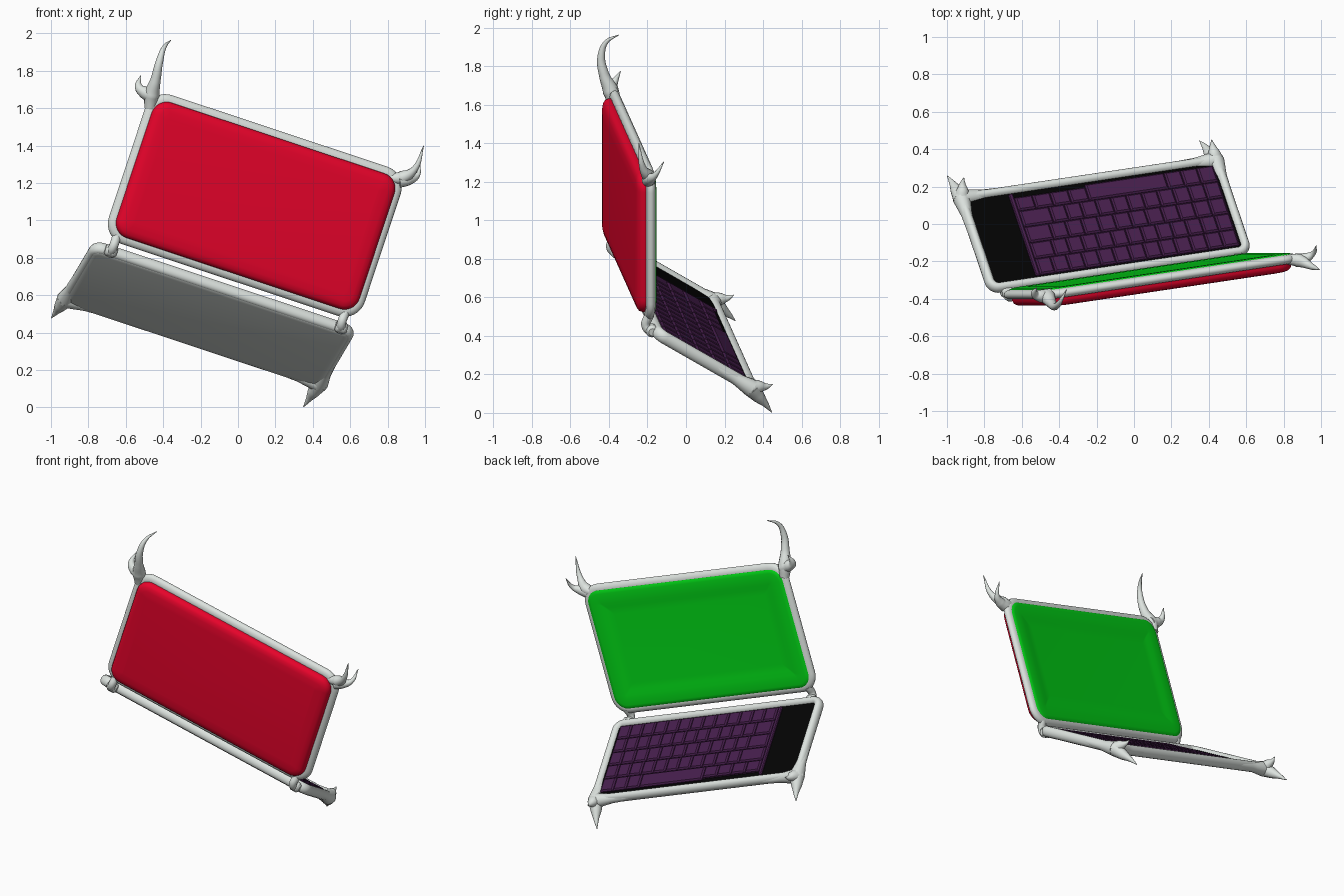
import bpy, bmesh, math
from mathutils import Matrix, Vector

if "Cube" in bpy.data.objects:
    bpy.data.objects.remove(bpy.data.objects["Cube"])


def material(name, r, g, b):
    lin = lambda c: ((c / 255 + 0.055) / 1.055) ** 2.4 if c > 10 else c / 255 / 12.92
    m = bpy.data.materials.new(name)
    m.diffuse_color = (lin(r), lin(g), lin(b), 1)
    m.use_nodes = True
    m.node_tree.nodes["Principled BSDF"].inputs["Base Color"].default_value = m.diffuse_color
    return m


GREY = material("bone grey", 221, 227, 223)
RED = material("shell red", 238, 3, 44)
GREEN = material("screen green", 2, 212, 22)
PURPLE = material("key purple", 70, 30, 76)
BLACK = material("panel black", 3, 3, 3)


def frame_matrix(origin, x, y):
    """Local frame with x along the hinge, y across the panel, z out of it."""
    x = Vector(x).normalized()
    y = Vector(y)
    y = (y - x * y.dot(x)).normalized()
    m = Matrix((x, y, x.cross(y))).transposed().to_4x4()
    m.translation = origin
    return m


HINGE = (0.94, 0.14, -0.312)
LID = frame_matrix((0.09, -0.28, 1.08), HINGE, (0.315, 0, 0.949))
BASE = frame_matrix((-0.16, -0.003, 0.497), HINGE, (-0.282, 0.831, -0.475))


def finish(name, bm, mat, matrix, angle=40):
    bmesh.ops.recalc_face_normals(bm, faces=bm.faces)
    me = bpy.data.meshes.new(name)
    bm.to_mesh(me)
    bm.free()
    me.materials.append(mat)
    ob = bpy.data.objects.new(name, me)
    bpy.context.collection.objects.link(ob)
    ob.matrix_world = matrix
    bpy.ops.object.select_all(action='DESELECT')
    ob.select_set(True)
    bpy.context.view_layer.objects.active = ob
    bpy.ops.object.shade_smooth_by_angle(angle=math.radians(angle))
    return ob


def rounded_rect(hw, hh, r, z, seg=8):
    r = max(r, 0.006)
    pts = []
    for k, (sx, sy) in enumerate(((1, 1), (-1, 1), (-1, -1), (1, -1))):
        for i in range(seg + 1):
            a = math.pi / 2 * (k + i / seg)
            pts.append((sx * (hw - r) + r * math.cos(a), sy * (hh - r) + r * math.sin(a), z))
    return pts


def loft(name, mat, matrix, hw, hh, r, profile, ring=False, cx=0.0, cy=0.0):
    """Rounded-rectangle loops, one per (inset, z); a ring or a capped slab."""
    bm = bmesh.new()
    loops = [[bm.verts.new((x + cx, y + cy, z)) for x, y, z in
              rounded_rect(hw - d, hh - d, r - d, z0)] for d, z0 in profile]
    pairs = list(zip(loops, loops[1:]))
    if ring:
        pairs.append((loops[-1], loops[0]))
    for a, b in pairs:
        n = len(a)
        for i in range(n):
            bm.faces.new((a[i], a[(i + 1) % n], b[(i + 1) % n], b[i]))
    if not ring:
        bm.faces.new(loops[0])
        bm.faces.new(loops[-1])
    return finish(name, bm, mat, matrix)


def oval(rw, rz, n=14):
    return [(rw * math.cos(2 * math.pi * i / n), rz * math.sin(2 * math.pi * i / n)) for i in range(n)]


def horn(name, pts):
    """Smooth tapering tube through (x, y, z, radius) points."""
    cu = bpy.data.curves.new(name, 'CURVE')
    cu.dimensions = '3D'
    cu.bevel_depth = 1.0
    cu.bevel_resolution = 4
    cu.resolution_u = 8
    cu.use_fill_caps = True
    sp = cu.splines.new('BEZIER')
    sp.bezier_points.add(len(pts) - 1)
    for bp, p in zip(sp.bezier_points, pts):
        bp.co = p[:3]
        bp.radius = p[3]
        bp.handle_left_type = bp.handle_right_type = 'AUTO'
    cu.materials.append(GREY)
    ob = bpy.data.objects.new(name, cu)
    bpy.context.collection.objects.link(ob)
    bpy.ops.object.select_all(action='DESELECT')
    ob.select_set(True)
    bpy.context.view_layer.objects.active = ob
    bpy.ops.object.convert(target='MESH')


# lid: grey frame, padded red back shell, green screen
loft("lid_frame", GREY, LID, 0.692, 0.384, 0.08, oval(0.036, 0.025), ring=True)
loft("lid_shell", RED, LID, 0.69, 0.381, 0.085,
     [(0, 0.0), (0, 0.035), (0.006, 0.05), (0.02, 0.061), (0.045, 0.067), (0.09, 0.07)])
loft("screen", GREEN, LID, 0.698, 0.386, 0.085,
     [(0, 0.0), (0, -0.022), (0.008, -0.029), (0.025, -0.032), (0.09, -0.031), (0.12, -0.026), (0.16, -0.025)])

# base: grey rim, underside, black bed
loft("base_rim", GREY, BASE, 0.725, 0.29, 0.045, oval(0.026, 0.033), ring=True)
loft("base_underside", GREY, BASE, 0.745, 0.31, 0.06,
     [(0, -0.005), (0.003, -0.02), (0.014, -0.031), (0.04, -0.035)][::-1])
loft("black_bed", BLACK, BASE, 0.71, 0.276, 0.035, [(0, -0.02), (0, 0.012)])
loft("key_bed", PURPLE, BASE, 0.572, 0.248, 0.012, [(0, 0.0), (0, 0.015)], cx=0.12, cy=-0.012)
loft("key_divider", PURPLE, BASE, 0.012, 0.262, 0.01, [(0, 0.0), (0, 0.019), (0.005, 0.024)], cx=-0.458)

# keys: five staggered rows, the far one holding the long bar
bm = bmesh.new()


def key(x0, x1, y0, y1):
    g = 0.001
    loops = []
    for d, z in ((g, 0.01), (g, 0.02), (g + 0.009, 0.028)):
        loops.append([bm.verts.new(p) for p in ((x0 + d, y0 + d, z), (x1 - d, y0 + d, z),
                                                (x1 - d, y1 - d, z), (x0 + d, y1 - d, z))])
    for a, b in zip(loops, loops[1:]):
        for i in range(4):
            bm.faces.new((a[i], a[(i + 1) % 4], b[(i + 1) % 4], b[i]))
    bm.faces.new(loops[-1])


LEFT, RIGHT, PITCH = -0.445, 0.69, 0.102
for row in range(5):
    y = -0.26 + row * PITCH
    if row < 4:
        first = (0.087, 0.12, 0.14, 0.17)[row]
        n = 12 - (row > 1)
        edges = [LEFT] + [LEFT + first + i * (RIGHT - LEFT - first) / n for i in range(n + 1)]
    else:
        edges = [LEFT + i * 0.101 for i in range(5)] + [0.41 + i * 0.28 / 3 for i in range(4)]
    for a, b in zip(edges, edges[1:]):
        key(a, b, y, y + PITCH - (0.016 if row == 4 and b < 0 else 0))
finish("keys", bm, PURPLE, BASE, 30)

# hinges: knuckle along the hinge line plus a link from lid to base
for side, ul, ub in (("left", -0.655, -0.645), ("right", 0.645, 0.672)):
    top = LID @ Vector((ul, -0.39, 0))
    mid = LID @ Vector((ul - 0.003, -0.45, 0.018))
    low = BASE @ Vector((ub, -0.29, -0.015))
    horn(side + "_hinge_link", [(*top, 0.025), (*mid, 0.024), (*low, 0.028)])
    ax = Vector(HINGE) * 0.033
    a, b = mid + (low - mid) * 0.6 - ax, mid + (low - mid) * 0.6 + ax
    horn(side + "_hinge_knuckle", [(*a, 0.02), (*(a * 0.8 + b * 0.2), 0.032),
                                   (*(a * 0.2 + b * 0.8), 0.032), (*b, 0.02)])

# horns on the lid corners
horn("lid_left_long_horn", [(-0.47, -0.375, 1.60, 0.03), (-0.462, -0.39, 1.67, 0.042), (-0.44, -0.425, 1.755, 0.027),
                            (-0.42, -0.44, 1.85, 0.02), (-0.395, -0.415, 1.925, 0.012), (-0.36, -0.35, 1.963, 0.002)])
horn("lid_left_short_horn", [(-0.45, -0.385, 1.66, 0.04), (-0.50, -0.385, 1.685, 0.034),
                             (-0.53, -0.375, 1.712, 0.022), (-0.52, -0.34, 1.775, 0.002)])
horn("lid_right_long_horn", [(0.82, -0.19, 1.225, 0.026), (0.88, -0.195, 1.23, 0.036),
                             (0.945, -0.225, 1.275, 0.018), (0.993, -0.245, 1.40, 0.002)])
horn("lid_right_short_horn", [(0.86, -0.195, 1.21, 0.036), (0.91, -0.185, 1.217, 0.03),
                              (0.955, -0.16, 1.235, 0.015), (0.975, -0.115, 1.305, 0.002)])

# claws on the far base corners, with flares running into the rim
for side, s, tips in (("right", 1, ((0.35, 0.445, 0.003), (0.415, 0.45, 0.148))),
                      ("left", -1, ((-0.998, 0.257, 0.478), (-0.91, 0.248, 0.612)))):
    corner = BASE @ Vector((s * 0.722, 0.292, -0.004))
    along = BASE @ Vector((s * 0.728, 0.02, 0))
    across = BASE @ Vector((s * 0.42, 0.292, 0))
    for label, start in (("side", along), ("edge", across)):
        half = start.lerp(corner, 0.6)
        horn(f"base_{side}_{label}_flare", [(*start, 0.022), (*half, 0.03), (*corner, 0.048)])
    for label, tip in zip(("lower", "upper"), tips):
        t = Vector(tip)
        m1 = corner.lerp(t, 0.35)
        m2 = corner.lerp(t, 0.65) + (BASE.to_3x3() @ Vector((0, 0.008, 0)))
        horn(f"base_{side}_{label}_claw", [(*corner, 0.048), (*m1, 0.034), (*m2, 0.016), (*t, 0.002)])
